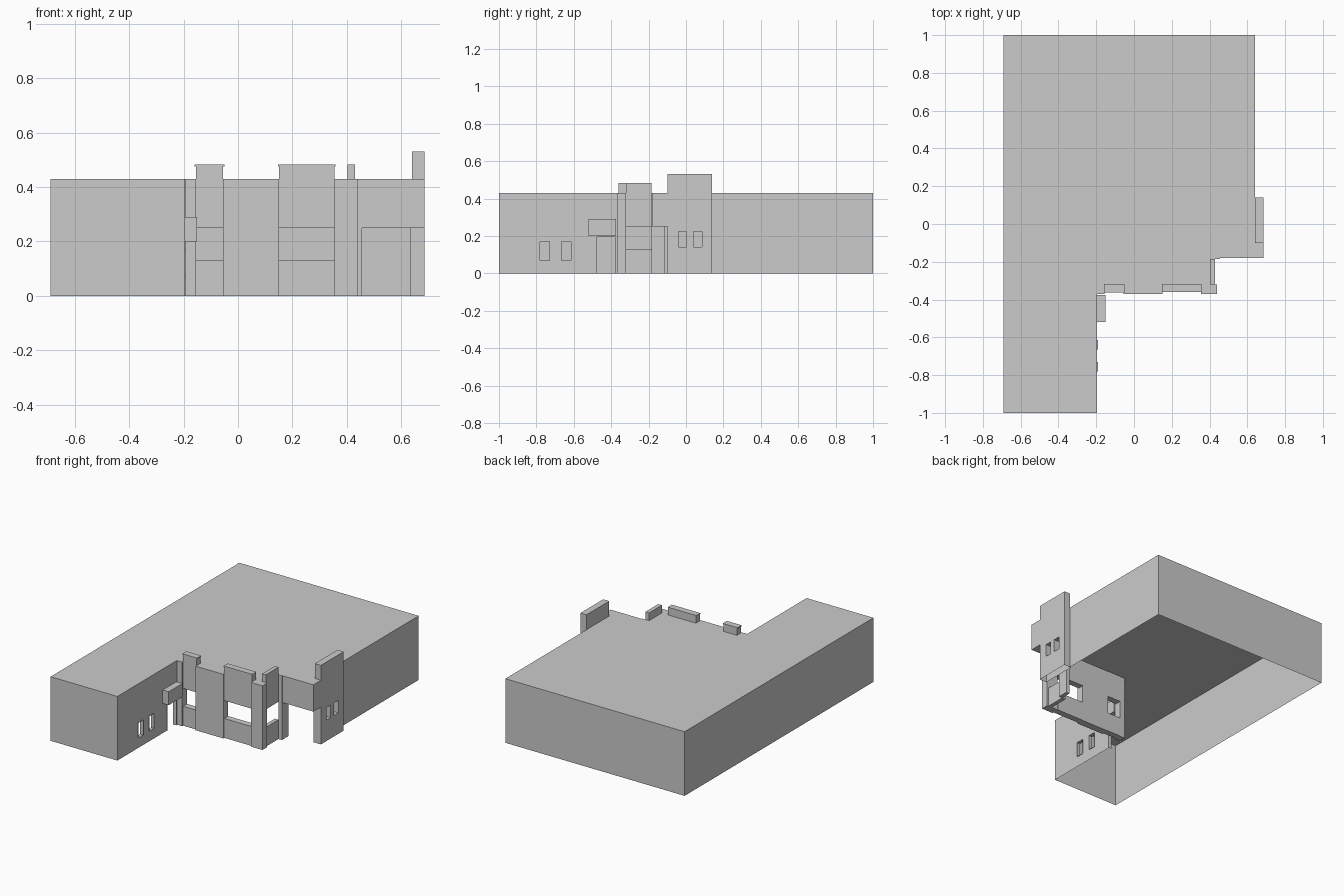
import bpy, bmesh

if "Cube" in bpy.data.objects:
    bpy.data.objects.remove(bpy.data.objects["Cube"])

H = 0.43          # roof height


def finish(name, bm):
    bmesh.ops.remove_doubles(bm, verts=bm.verts, dist=1e-5)
    me = bpy.data.meshes.new(name)
    bm.to_mesh(me)
    bm.free()
    ob = bpy.data.objects.new(name, me)
    bpy.context.collection.objects.link(ob)
    return ob


def quad(bm, pts):
    bm.faces.new([bm.verts.new(p) for p in pts])


def box(name, x0, x1, y0, y1, z0, z1):
    bm = bmesh.new()
    bmesh.ops.create_cube(bm, size=1)
    for v in bm.verts:
        v.co = ((x0 + x1) / 2 + v.co.x * (x1 - x0),
                (y0 + y1) / 2 + v.co.y * (y1 - y0),
                (z0 + z1) / 2 + v.co.z * (z1 - z0))
    return finish(name, bm)


def panel(name, a, b, z0=0, z1=H):
    """Thin wall running from a to b, outside on the right."""
    bm = bmesh.new()
    quad(bm, [(*a, z0), (*b, z0), (*b, z1), (*a, z1)])
    return finish(name, bm)


def side_wall(name, x, y0, y1, z1, holes, out=0.0, depth=0.03):
    """Wall facing +x with open holes (ya, yb, za, zb) and their reveals."""
    bm = bmesh.new()
    ys = sorted({y0, y1, *[v for h in holes for v in h[:2]]})
    zs = sorted({0, z1, *[v for h in holes for v in h[2:]]})
    for ya, yb in zip(ys, ys[1:]):
        for za, zb in zip(zs, zs[1:]):
            cy, cz = (ya + yb) / 2, (za + zb) / 2
            if not any(h[0] < cy < h[1] and h[2] < cz < h[3] for h in holes):
                quad(bm, [(x, ya, za), (x, yb, za), (x, yb, zb), (x, ya, zb)])
    for ya, yb, za, zb in holes:
        ring = [(ya, za), (yb, za), (yb, zb), (ya, zb)]
        for i, p in enumerate(ring):
            q = ring[(i + 1) % 4]
            if p[1] == q[1] == 0:
                continue      # no threshold under a door
            quad(bm, [(x + out, *p), (x + out, *q), (x - depth, *q), (x - depth, *p)])
    return finish(name, bm)


# Roof sheet following the stepped footprint
bm = bmesh.new()
outline = [(-.69, -1), (-.195, -1), (-.195, -.37), (-.155, -.37), (-.155, -.36),
           (-.055, -.36), (-.055, -.37), (.15, -.37), (.15, -.36), (.355, -.36),
           (.355, -.37), (.44, -.37), (.44, -.32), (.43, -.32), (.43, -.18),
           (.685, -.18), (.685, .14), (.64, .14), (.64, 1), (-.69, 1)]
quad(bm, [(x, y, H) for x, y in outline])
finish("roof", bm)

# Plain outer walls
panel("left_wall", (-.69, 1), (-.69, -1))
panel("back_wall", (.64, 1), (-.69, 1))
panel("wing_front_wall", (-.69, -1), (-.195, -1))
panel("right_wall", (.64, .14), (.64, 1))

# Wing side wall with two windows and a doorway under a canopy
side_wall("wing_side_wall", -.195, -1, -.32, H,
          [(-.78, -.73, .07, .17), (-.665, -.615, .07, .17), (-.475, -.38, 0, .195)],
          out=.004, depth=.02)
box("door_canopy", -.195, -.15, -.52, -.375, .2, .29)

# Facade piers
for name, x0, x1 in (("inner_pier", -.193, -.155), ("middle_pier", -.055, .15),
                     ("corner_pier", .355, .44)):
    box(name, x0, x1, -.37, -.32, 0, H)


# Window bays: sill wall, open strip, header rising into a capped parapet
def bay(name, x0, x1, y0, y1, lip=0):
    box(name + "_sill", x0, x1, y0, y1, 0, .13)
    box(name + "_header", x0, x1, y0, y1, .25, .475)
    box(name + "_cap", x0 - lip, x1 + lip, y0 - lip / 3, y1, .475, .482)


bay("left_bay", -.155, -.055, -.36, -.318, .005)
bay("right_bay", .155 - .005, .355, -.36, -.318, .003)
bay("side_bay", .403, .43, -.32, -.185)

# Entrance: post, overhead band and soffit
box("entrance_post", .43, .455, -.185, -.115, 0, H)
panel("entrance_front_band", (.43, -.18), (.685, -.18), .25)
panel("entrance_side_band", (.685, -.18), (.685, -.1), .25)
bm = bmesh.new()
quad(bm, [(.43, -.18, .25), (.43, -.1, .25), (.685, -.1, .25), (.685, -.18, .25)])
finish("entrance_soffit", bm)

# Entrance tower with two small windows and raised parapet
side_wall("tower_wall", .685, -.1, .14, H,
          [(-.04, .003, .14, .225), (.04, .085, .14, .225)], depth=.05)
side_wall("tower_inner_wall", .632, -.1, .14, .25,
          [(-.04, .003, .14, .225), (.04, .085, .14, .225)], depth=0.0)
panel("tower_front", (.632, -.1), (.685, -.1), 0, .25)
panel("tower_back", (.685, .14), (.632, .14))
box("tower_parapet", .64, .685, -.1, .14, H, .53)
